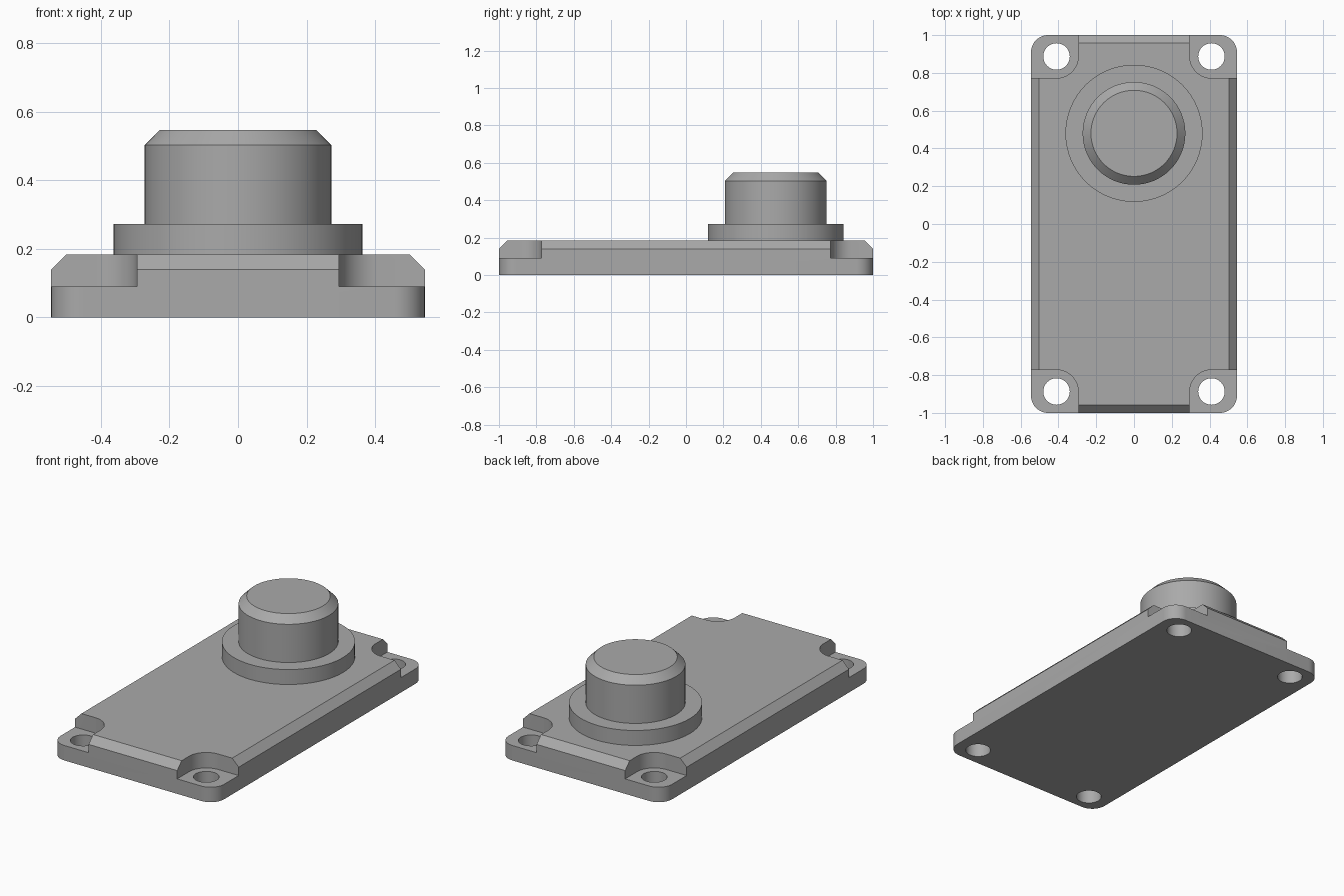
import bpy, bmesh
from math import cos, sin, pi, radians

cube = bpy.data.objects.get("Cube")
if cube:
    bpy.data.objects.remove(cube, do_unlink=True)

grey = bpy.data.materials.new("plain_grey")
grey.use_nodes = True
colour = (0.40, 0.40, 0.40, 1)
grey.diffuse_color = colour
grey.node_tree.nodes["Principled BSDF"].inputs["Base Color"].default_value = colour

HALF_X, HALF_Y = 0.545, 1.0
HOLE_X, HOLE_Y = 0.41, 0.887
CORNER, CHAMFER = 0.09, 0.043
FLOOR, SHOULDER, TOP = 0.09, 0.14, 0.183


def rounded_rect(hx, hy, r, steps=12):
    """Counter-clockwise outline of a rectangle with round corners."""
    pts = []
    for i, (sx, sy) in enumerate([(1, 1), (-1, 1), (-1, -1), (1, -1)]):
        for s in range(steps + 1):
            a = (i + s / steps) * pi / 2
            pts.append((sx * (hx - r) + r * cos(a), sy * (hy - r) + r * sin(a)))
    return pts


def circle(r, n=64):
    return [(r * cos(2 * pi * i / n), r * sin(2 * pi * i / n)) for i in range(n)]


def loft(name, layers, centre=(0, 0)):
    """Closed solid through a stack of (outline, z) layers."""
    bm = bmesh.new()
    rings = [[bm.verts.new((x + centre[0], y + centre[1], z)) for x, y in pts]
             for pts, z in layers]
    for low, high in zip(rings, rings[1:]):
        n = len(low)
        for i in range(n):
            j = (i + 1) % n
            bm.faces.new((low[i], low[j], high[j], high[i]))
    bm.faces.new(rings[0][::-1])
    bm.faces.new(rings[-1])
    mesh = bpy.data.meshes.new(name)
    bm.to_mesh(mesh)
    bm.free()
    mesh.materials.append(grey)
    obj = bpy.data.objects.new(name, mesh)
    bpy.context.collection.objects.link(obj)
    return obj


def activate(obj):
    bpy.ops.object.select_all(action='DESELECT')
    obj.select_set(True)
    bpy.context.view_layer.objects.active = obj


def cut(obj, cutter):
    cutter.hide_render = True
    mod = obj.modifiers.new("cut", 'BOOLEAN')
    mod.operation, mod.solver, mod.object = 'DIFFERENCE', 'EXACT', cutter
    activate(obj)
    bpy.ops.object.modifier_apply(modifier=mod.name)
    bpy.data.objects.remove(cutter, do_unlink=True)


# Base plate with chamfered upper edge
outer = rounded_rect(HALF_X, HALF_Y, CORNER)
inner = rounded_rect(HALF_X - CHAMFER, HALF_Y - CHAMFER, CORNER - CHAMFER)
plate = loft("base_plate", [(outer, 0), (outer, SHOULDER), (inner, TOP)])

# Corner pockets and through holes for the screws
POCKET = 0.3
for sx in (-1, 1):
    for sy in (-1, 1):
        shape = rounded_rect(POCKET, POCKET, 0.115)
        centre = (sx * (0.295 + POCKET), sy * (0.772 + POCKET))
        cut(plate, loft("pocket_cutter", [(shape, FLOOR), (shape, 0.4)], centre))
        hole = circle(0.07, 48)
        cut(plate, loft("hole_cutter", [(hole, -0.1), (hole, 0.4)],
                        (sx * HOLE_X, sy * HOLE_Y)))

# Round flange and push button
BUTTON = (0, 0.48)
flange = loft("button_flange", [(circle(0.363), TOP), (circle(0.363), 0.273)], BUTTON)
button = loft("push_button", [(circle(0.272), 0.273), (circle(0.272), 0.503),
                              (circle(0.228), 0.547)], BUTTON)

for obj in (plate, flange, button):
    activate(obj)
    bpy.ops.object.shade_smooth_by_angle(angle=radians(30))
